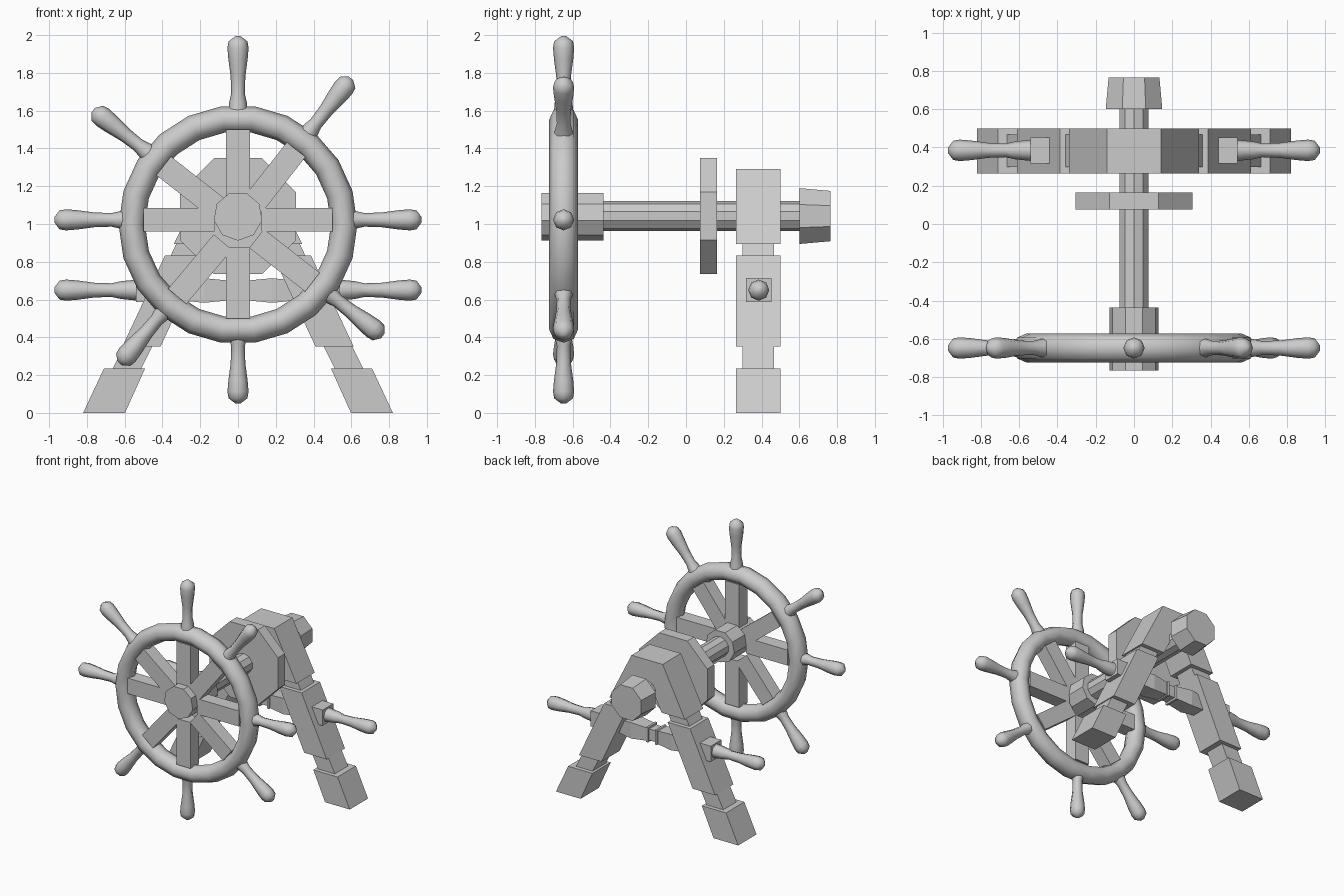
import bpy, bmesh
from math import sin, cos, pi, radians
from mathutils import Matrix, Vector

if "Cube" in bpy.data.objects:
    bpy.data.objects.remove(bpy.data.objects["Cube"])

WHEEL_Y, AXLE_Z, LEG_Y = -0.648, 1.042, 0.385


def finish(name, bm, matrix=Matrix.Identity(4), smooth=False):
    bmesh.ops.recalc_face_normals(bm, faces=bm.faces)
    mesh = bpy.data.meshes.new(name)
    bm.to_mesh(mesh)
    bm.free()
    ob = bpy.data.objects.new(name, mesh)
    ob.matrix_world = matrix
    bpy.context.collection.objects.link(ob)
    if smooth:
        bpy.context.view_layer.objects.active = ob
        bpy.ops.object.select_all(action='DESELECT')
        ob.select_set(True)
        bpy.ops.object.shade_smooth_by_angle(angle=radians(50))
    return ob


def lathe(name, profile, sides, matrix, phase=0.0, smooth=False):
    """Stack of (height, radius) rings along local z, capped at both ends."""
    bm = bmesh.new()
    rings = [[bm.verts.new((r * cos(phase + 2 * pi * i / sides),
                            r * sin(phase + 2 * pi * i / sides), h))
              for i in range(sides)] for h, r in profile]
    for a, b in zip(rings, rings[1:]):
        for i in range(sides):
            j = (i + 1) % sides
            bm.faces.new((a[i], a[j], b[j], b[i]))
    bm.faces.new(rings[0])
    bm.faces.new(rings[-1])
    return finish(name, bm, matrix, smooth)


def box(name, x, y, z, matrix):
    bm = bmesh.new()
    bmesh.ops.create_cube(bm, size=1)
    for v in bm.verts:
        v.co = [lo + (c + 0.5) * (hi - lo) for c, (lo, hi) in zip(v.co, (x, y, z))]
    return finish(name, bm, matrix)


def slab(name, outline, y0, y1):
    """Front-view outline of (x, z) points extruded along y."""
    bm = bmesh.new()
    face = bm.faces.new([bm.verts.new((x, y0, z)) for x, z in outline])
    ext = bmesh.ops.extrude_face_region(bm, geom=[face])
    bmesh.ops.translate(bm, vec=(0, y1 - y0, 0),
                        verts=[v for v in ext['geom'] if isinstance(v, bmesh.types.BMVert)])
    if not face.is_valid or len(face.verts[0].link_faces) < 3:
        bm.faces.new([v for v in bm.verts if abs(v.co.y - y0) < 1e-5])
    return finish(name, bm)


along_y = Matrix.Translation((0, 0, AXLE_Z)) @ Matrix.Rotation(-pi / 2, 4, 'X')
HANDLE = [(0.54, 0.055), (0.62, 0.047), (0.67, 0.036), (0.76, 0.039), (0.85, 0.051),
          (0.91, 0.056), (0.945, 0.05), (0.972, 0.014)]

# Wheel rim
bm = bmesh.new()
N, M = 22, 8
rings = []
for i in range(N):
    a = 2 * pi * i / N
    ring = []
    for j in range(M):
        b = 2 * pi * j / M
        r = 0.562 + 0.07 * cos(b)
        ring.append(bm.verts.new((r * cos(a), 0.076 * sin(b), r * sin(a))))
    rings.append(ring)
for i in range(N):
    a, b = rings[i], rings[(i + 1) % N]
    for j in range(M):
        k = (j + 1) % M
        bm.faces.new((a[j], a[k], b[k], b[j]))
finish("wheel_rim", bm, Matrix.Translation((0, WHEEL_Y, 0.997)), True)

# Spokes and handles; the diagonals are turned a little off 45 degrees
for n, ang in enumerate((0, 52, 90, 142, 180, 230, 270, 322)):
    turn = Matrix.Rotation(radians(90 - ang), 4, 'Y')
    spoke_z = 1.022 if ang in (0, 180) else 1.0
    handle_z = 1.022 if ang % 90 == 0 else 1.005
    box(f"spoke_{n}", (-0.063, 0.063), (-0.055, 0.055), (0.125, 0.5),
        Matrix.Translation((0, WHEEL_Y, spoke_z)) @ turn)
    lathe(f"wheel_handle_{n}", HANDLE, 8,
          Matrix.Translation((0, WHEEL_Y, handle_z)) @ turn, smooth=True)

# Hub, axle, disc and end cap
lathe("hub", [(-0.765, 0.13), (-0.437, 0.13)], 9, along_y, pi / 2)
lathe("axle", [(-0.5, 0.08), (0.65, 0.08)], 10, along_y, pi / 2)
lathe("axle_disc", [(0.075, 0.332), (0.165, 0.332)], 8, along_y, pi / 8)
lathe("axle_cap", [(0.6, 0.16), (0.765, 0.144)], 8, along_y, pi / 8)

# Frame top: an inverted V with a flat crown
half = [(0.14, 1.29), (0.34, 0.895), (0.13, 0.895), (0.03, 1.1)]
slab("frame_top", half + [(-x, z) for x, z in reversed(half)], 0.265, 0.5)

# Leg blocks, the thinner necks between them, and side handles
for side, s in (("left", -1), ("right", 1)):
    for part, pts, inset in (
            ("upper_neck", [(0.32, 0.91), (0.365, 0.815), (0.2, 0.815), (0.155, 0.91)], 0.033),
            ("leg_block", [(0.387, 0.832), (0.612, 0.352), (0.41, 0.352), (0.185, 0.832)], 0),
            ("lower_neck", [(0.595, 0.37), (0.67, 0.22), (0.52, 0.22), (0.445, 0.37)], 0.033),
            ("foot", [(0.71, 0.235), (0.82, 0), (0.598, 0), (0.492, 0.235)], 0)):
        slab(f"{side}_{part}", [(s * x, z) for x, z in pts], 0.265 + inset, 0.5 - inset)
    out = Matrix.Translation((0, LEG_Y, 0.65)) @ Matrix.Rotation(s * pi / 2, 4, 'Y')
    box(f"{side}_handle_socket", (-0.064, 0.064), (-0.068, 0.068), (0.4, 0.54), out)
    lathe(f"{side}_side_handle", HANDLE, 8, out, smooth=True)

# Crossbar with a grooved collar in the middle
bar = [(0.012, 0.065), (0.03, 0.065), (0.032, 0.085), (0.05, 0.085), (0.055, 0.075),
       (0.18, 0.092), (0.34, 0.07)]
lathe("crossbar", [(-h, r) for h, r in reversed(bar)] + bar, 4,
      Matrix.Translation((0, LEG_Y, 0.648)) @ Matrix.Rotation(pi / 2, 4, 'Y'), pi / 4)
